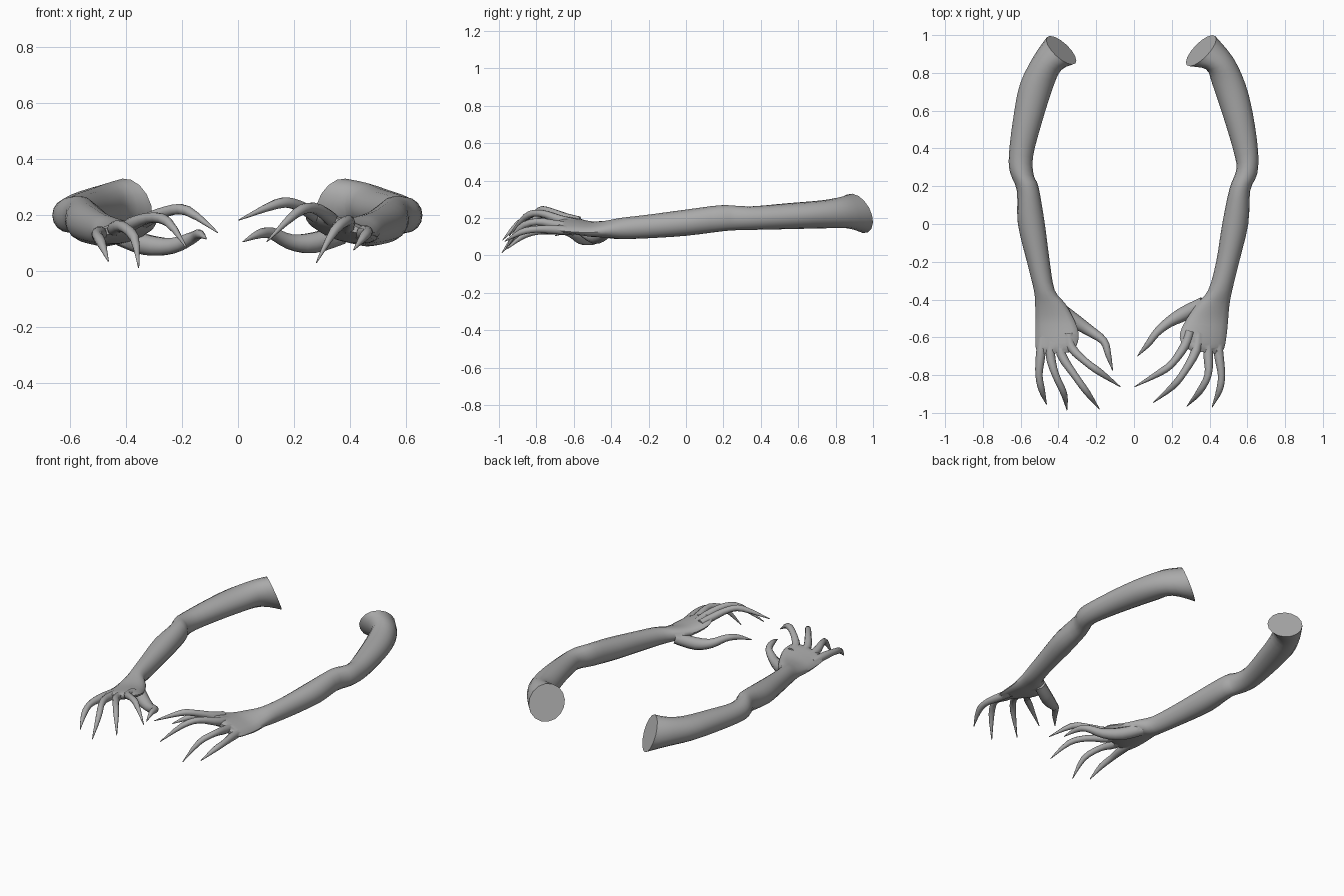
import bpy, bmesh, math
from mathutils import Vector

skin = bpy.data.materials.new("grey skin")
skin.diffuse_color = (0.40, 0.40, 0.40, 1)


def spline(rows, steps):
    """Catmull-Rom interpolation of rows of numbers."""
    out = []
    for i in range(len(rows) - 1):
        p = [rows[max(i - 1, 0)], rows[i], rows[i + 1], rows[min(i + 2, len(rows) - 1)]]
        for s in range(steps):
            t = s / steps
            out.append([0.5 * (2 * b + (c - a) * t + (2 * a - 5 * b + 4 * c - d) * t * t
                               + (3 * b - a - 3 * c + d) * t ** 3) for a, b, c, d in zip(*p)])
    return out + [list(rows[-1])]


def loft(name, rings):
    """Skin a closed tube over a list of vertex rings."""
    bm = bmesh.new()
    vs = [[bm.verts.new(p) for p in r] for r in rings]
    n = len(vs[0])
    for a, b in zip(vs, vs[1:]):
        for i in range(n):
            j = (i + 1) % n
            bm.faces.new((a[i], a[j], b[j], b[i]))
    bm.faces.new(vs[0][::-1])
    bm.faces.new(vs[-1])
    bmesh.ops.recalc_face_normals(bm, faces=bm.faces)
    me = bpy.data.meshes.new(name)
    bm.to_mesh(me)
    bm.free()
    me.materials.append(skin)
    ob = bpy.data.objects.new(name, me)
    bpy.context.collection.objects.link(ob)
    return ob


def arm(name, side, rows):
    """Row: outer x, y, z, inner x, y, z, half height, lean of the ring."""
    rings = []
    for ox, oy, oz, ix, iy, iz, h, lean in spline(rows, 3):
        a, b = Vector((side * ox, oy, oz)), Vector((side * ix, iy, iz))
        mid, half = (a + b) / 2, (a - b) / 2
        n = Vector((-half.y, half.x, 0)).normalized()
        n *= 1 if n.y > 0 else -1
        up = Vector((0, 0, h)) + n * lean
        rings.append([mid + half * math.cos(t) + up * math.sin(t)
                      for t in (math.tau * k / 16 for k in range(16))])
    return loft(name, rings)


def digit(name, side, rows):
    """Row: x, y, z, radius; the last one is the claw tip."""
    pts = spline(rows, 3)
    rings = []
    for i, (x, y, z, r) in enumerate(pts):
        c = Vector((side * x, y, z))
        p, q = pts[max(i - 1, 0)], pts[min(i + 1, len(pts) - 1)]
        d = Vector((side * (q[0] - p[0]), q[1] - p[1], q[2] - p[2])).normalized()
        u = d.cross(Vector((0, 0, 1))).normalized()
        v = u.cross(d)
        rings.append([c + (u * math.cos(t) + v * math.sin(t)) * r
                      for t in (math.tau * k / 10 for k in range(10))])
    return loft(name, rings)


def fuse(body, parts):
    bpy.context.view_layer.objects.active = body
    for p in parts:
        m = body.modifiers.new("fuse", 'BOOLEAN')
        m.operation, m.solver, m.object = 'UNION', 'EXACT', p
        bpy.ops.object.modifier_apply(modifier=m.name)
        bpy.data.objects.remove(p, do_unlink=True)
    bpy.ops.object.select_all(action='DESELECT')
    body.select_set(True)
    bpy.ops.object.shade_smooth_by_angle(angle=math.radians(50))


# Shoulder cut, upper arm, elbow, forearm, wrist, palm
left_arm = [
    (.460, .99, .215, .310, .85, .235, .105, -.040),
    (.530, .89, .225, .385, .815, .235, .085, -.015),
    (.604, .74, .220, .430, .72, .220, .075, 0),
    (.640, .555, .210, .490, .53, .210, .069, 0),
    (.662, .37, .200, .535, .355, .200, .063, 0),
    (.657, .275, .200, .530, .255, .200, .065, 0),
    (.620, .175, .198, .505, .195, .198, .070, 0),
    (.615, 0, .175, .472, 0, .175, .070, 0),
    (.567, -.20, .155, .446, -.20, .155, .063, 0),
    (.530, -.35, .142, .420, -.35, .145, .056, 0),
    (.523, -.43, .132, .365, -.42, .145, .045, 0),
    (.522, -.51, .122, .320, -.50, .150, .037, 0),
    (.522, -.59, .122, .293, -.58, .168, .033, 0),
    (.520, -.655, .127, .305, -.645, .180, .027, 0),
    (.505, -.69, .132, .345, -.68, .175, .014, 0)]
right_arm = [
    (.430, .995, .215, .280, .84, .235, .105, -.040),
    (.525, .88, .225, .380, .82, .235, .085, -.015),
    (.590, .74, .220, .415, .74, .220, .075, 0),
    (.630, .58, .210, .480, .545, .210, .069, 0),
    (.657, .385, .200, .535, .355, .200, .063, 0),
    (.652, .265, .200, .540, .28, .200, .065, 0),
    (.615, .175, .198, .505, .185, .198, .070, 0),
    (.605, 0, .175, .467, 0, .175, .070, 0),
    (.557, -.20, .155, .435, -.20, .155, .063, 0),
    (.520, -.35, .142, .393, -.35, .147, .056, 0),
    (.505, -.43, .132, .335, -.42, .150, .045, 0),
    (.498, -.51, .122, .280, -.50, .160, .037, 0),
    (.490, -.59, .125, .243, -.58, .185, .033, 0),
    (.478, -.655, .130, .255, -.635, .200, .027, 0),
    (.455, -.69, .135, .300, -.67, .195, .014, 0)]

# Fingers and thumbs, from inside the palm out to the claw
left_digits = [
    [(.485, -.60, .13, .024), (.495, -.70, .135, .025), (.503, -.80, .128, .019),
     (.488, -.88, .10, .017), (.463, -.955, .035, .002)],
    [(.435, -.60, .145, .024), (.442, -.70, .152, .025), (.415, -.80, .160, .019),
     (.370, -.90, .118, .017), (.355, -.985, .012, .002)],
    [(.385, -.60, .155, .024), (.385, -.69, .165, .025), (.315, -.80, .190, .019),
     (.250, -.89, .175, .017), (.183, -.98, .082, .002)],
    [(.345, -.58, .170, .024), (.330, -.655, .180, .024), (.255, -.73, .213, .019),
     (.180, -.785, .215, .018), (.072, -.862, .137, .002)],
    [(.420, -.43, .125, .035), (.325, -.505, .093, .038), (.235, -.565, .090, .029),
     (.160, -.620, .120, .021), (.137, -.69, .132, .016), (.113, -.775, .115, .002)]]
right_digits = [
    [(.440, -.60, .13, .024), (.450, -.70, .138, .025), (.463, -.80, .140, .019),
     (.452, -.88, .125, .017), (.413, -.97, .075, .002)],
    [(.390, -.60, .15, .024), (.393, -.70, .165, .025), (.392, -.80, .180, .019),
     (.345, -.89, .145, .017), (.280, -.965, .03, .002)],
    [(.340, -.58, .170, .024), (.328, -.67, .190, .025), (.268, -.78, .226, .019),
     (.205, -.86, .205, .017), (.103, -.945, .105, .002)],
    [(.295, -.57, .185, .024), (.268, -.645, .203, .024), (.205, -.735, .238, .019),
     (.140, -.785, .240, .018), (.003, -.862, .182, .002)],
    [(.370, -.42, .13, .035), (.265, -.475, .100, .038), (.185, -.520, .105, .028),
     (.120, -.575, .135, .021), (.075, -.635, .132, .016), (.018, -.70, .105, .002)]]

for label, side, rows, digits in (("left", -1, left_arm, left_digits),
                                  ("right", 1, right_arm, right_digits)):
    body = arm(label + "_arm", side, rows)
    fuse(body, [digit(f"{label}_digit_{i}", side, d) for i, d in enumerate(digits)])
